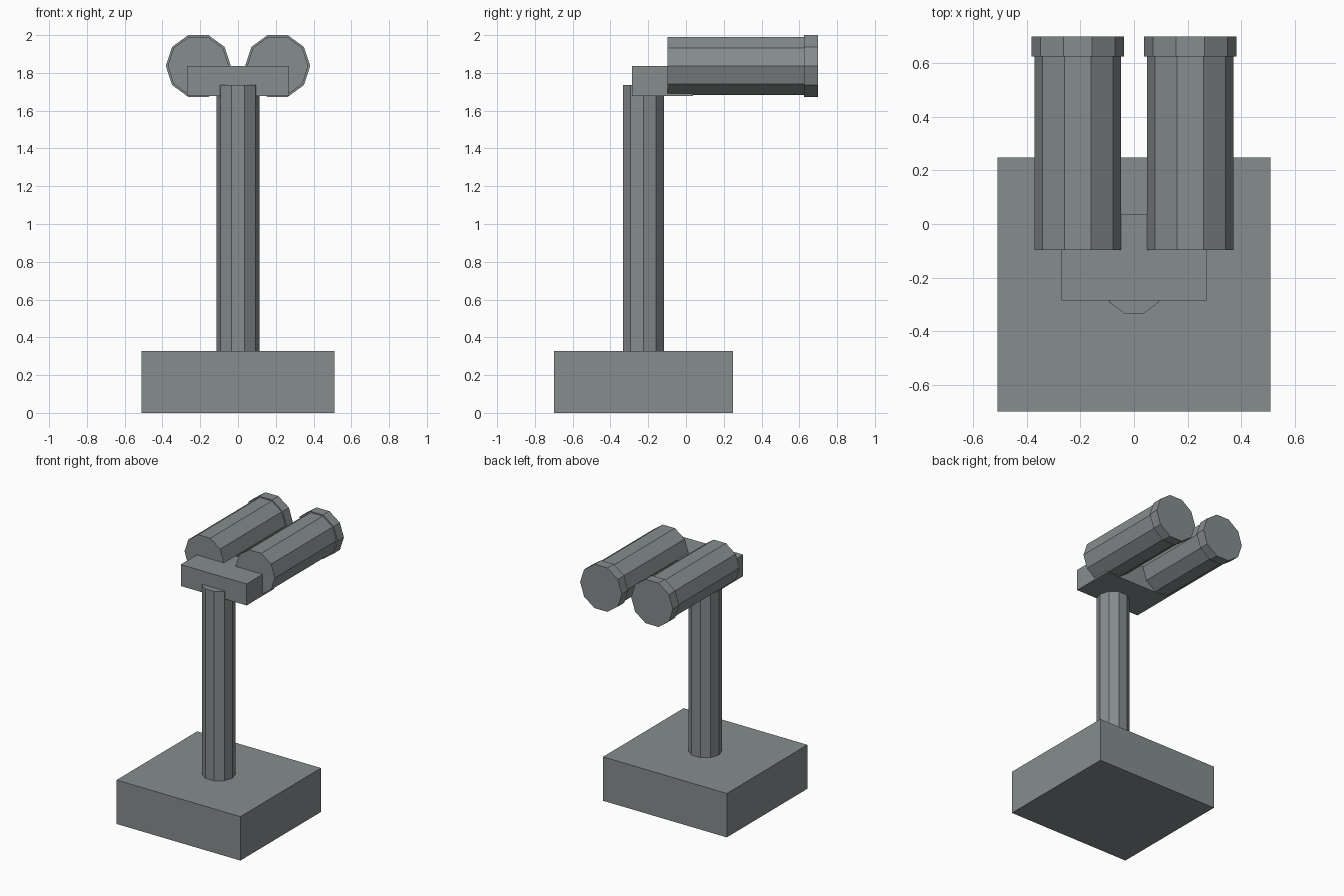
import bpy, math

if "Cube" in bpy.data.objects:
    bpy.data.objects.remove(bpy.data.objects["Cube"])

grey = bpy.data.materials.new("metal grey")
grey.diffuse_color = (0.24, 0.265, 0.27, 1)
grey.use_nodes = True
grey.node_tree.nodes["Principled BSDF"].inputs["Base Color"].default_value = grey.diffuse_color


def make(name, verts, faces):
    mesh = bpy.data.meshes.new(name)
    mesh.from_pydata(verts, [], faces)
    mesh.materials.append(grey)
    obj = bpy.data.objects.new(name, mesh)
    bpy.context.collection.objects.link(obj)
    return obj


def box(name, x, y, z):
    v = [(a, b, c) for c in z for b in y for a in x]
    f = [(0, 2, 3, 1), (4, 5, 7, 6), (0, 1, 5, 4),
         (2, 6, 7, 3), (0, 4, 6, 2), (1, 3, 7, 5)]
    return make(name, v, f)


def prism(name, axis, centre, radius, start, end, n=10):
    """Ten-sided bar along y or z, with vertices on the x axis."""
    v = []
    for t in (start, end):
        for i in range(n):
            a = 2 * math.pi * i / n
            x = centre[0] + radius * math.cos(a)
            s = centre[1] + radius * math.sin(a)
            v.append((x, s, t) if axis == "z" else (x, t, s))
    f = [(i, (i + 1) % n, n + (i + 1) % n, n + i) for i in range(n)]
    f += [tuple(reversed(range(n))), tuple(range(n, 2 * n))]
    if axis == "y":
        f = [tuple(reversed(q)) for q in f]
    return make(name, v, f)


# Plinth, post and head bracket
box("base", (-0.51, 0.51), (-0.70, 0.248), (0, 0.327))
prism("post", "z", (0, -0.226), 0.114, 0.327, 1.737)
box("bracket", (-0.271, 0.271), (-0.286, 0.038), (1.677, 1.837))

# Twin viewing tubes with wider lens rims
for side, label in ((-1, "left"), (1, "right")):
    c = (side * 0.21, 1.8365)
    prism(label + "_tube", "y", c, 0.162, -0.098, 0.64)
    prism(label + "_lens_rim", "y", c, 0.172, 0.626, 0.70)
